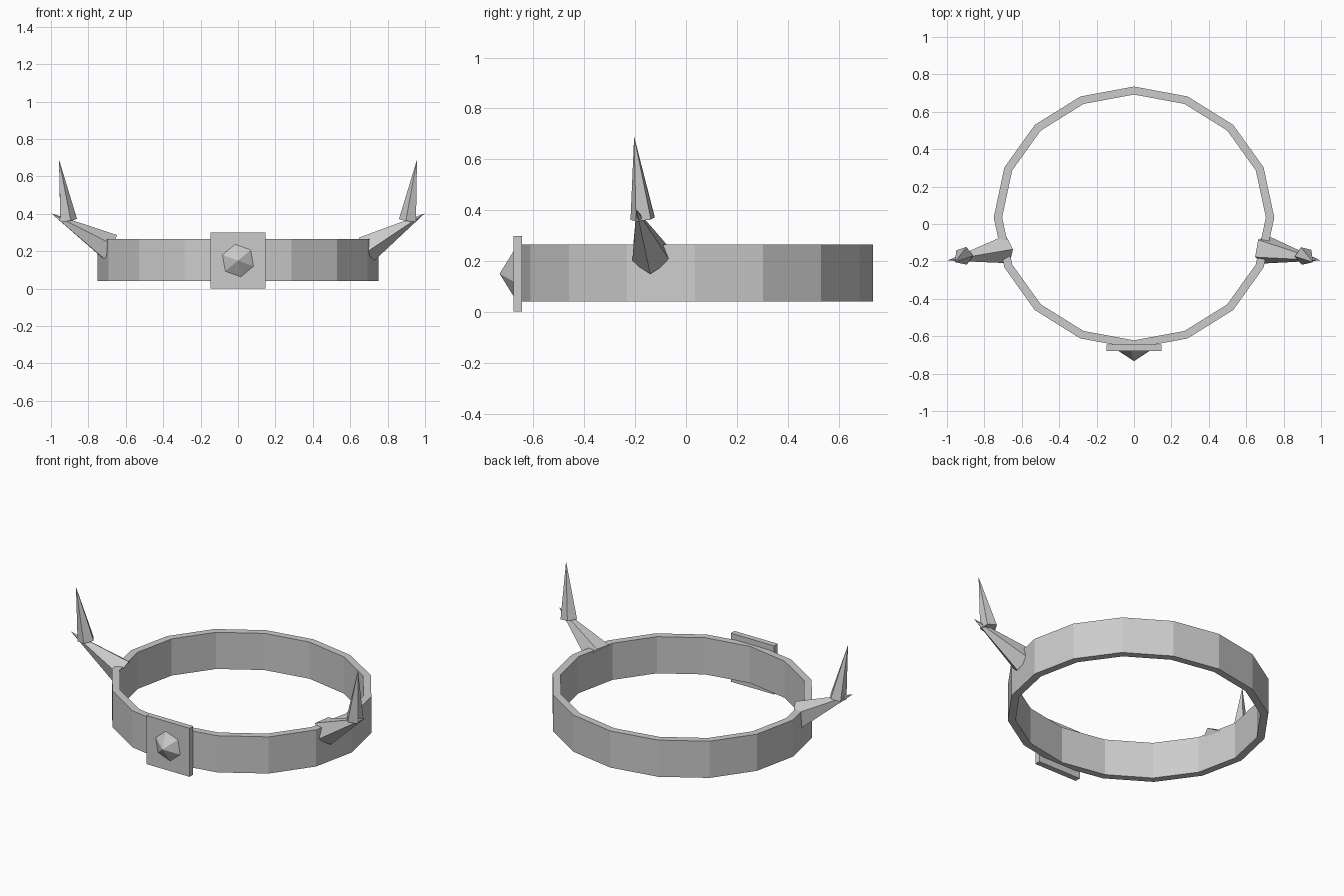
import bpy, bmesh, math
from mathutils import Vector

if "Cube" in bpy.data.objects:
    bpy.data.objects.remove(bpy.data.objects["Cube"])


def make_object(name, bm):
    bmesh.ops.recalc_face_normals(bm, faces=bm.faces)
    me = bpy.data.meshes.new(name)
    bm.to_mesh(me)
    bm.free()
    ob = bpy.data.objects.new(name, me)
    bpy.context.collection.objects.link(ob)
    return ob


def spike(name, base, tip, radius, sides, phase):
    """Closed pyramid from base centre to tip; phase is measured from +y (or +x) upwards."""
    base, tip = Vector(base), Vector(tip)
    d = (tip - base).normalized()
    ref = Vector((1, 0, 0)) if abs(d.y) > 0.9 else Vector((0, 1, 0))
    u = (ref - d * ref.dot(d)).normalized()
    v = d.cross(u)
    up = Vector((0, 0, 1)) if abs(d.z) < 0.8 else Vector((1, 0, 0))
    if v.dot(up) < 0:
        v = -v
    bm = bmesh.new()
    ring = []
    for i in range(sides):
        a = math.radians(phase) + 2 * math.pi * i / sides
        ring.append(bm.verts.new(base + (u * math.cos(a) + v * math.sin(a)) * radius))
    apex = bm.verts.new(tip)
    bm.faces.new(ring)
    for i in range(sides):
        bm.faces.new((ring[i], ring[(i + 1) % sides], apex))
    return make_object(name, bm)


# Slightly oval 16-sided headband with wall thickness
SIDES, CENTRE_Y = 16, 0.035
profile = [(0.75, 0.70, 0.04), (0.75, 0.70, 0.265),
           (0.705, 0.657, 0.265), (0.705, 0.657, 0.04)]
bm = bmesh.new()
loops = []
for rx, ry, z in profile:
    loops.append([bm.verts.new((rx * math.cos(2 * math.pi * i / SIDES),
                                CENTRE_Y + ry * math.sin(2 * math.pi * i / SIDES), z))
                  for i in range(SIDES)])
for k in range(4):
    a, b = loops[k], loops[(k + 1) % 4]
    for i in range(SIDES):
        j = (i + 1) % SIDES
        bm.faces.new((a[i], a[j], b[j], b[i]))
make_object("headband", bm)

# Square front plate
bpy.ops.mesh.primitive_cube_add(size=1, location=(0, -0.6615, 0.15))
plate = bpy.context.object
plate.name = "front_plate"
plate.scale = (0.294, 0.035, 0.298)

# Faceted gem on the plate
spike("gem", (0, -0.675, 0.15), (0, -0.733, 0.15), 0.095, 6, 100)

# Two-piece thorn on each side, the facets twisted differently left and right
for side, s, phase in (("right", 1, -22), ("left", -1, 18)):
    spike(side + "_thorn_base", (s * 0.688, -0.135, 0.218), (s * 0.998, -0.195, 0.402),
          0.08, 5, phase)
    spike(side + "_thorn_tip", (s * 0.91, -0.17, 0.365), (s * 0.957, -0.204, 0.69),
          0.05, 5, phase)
